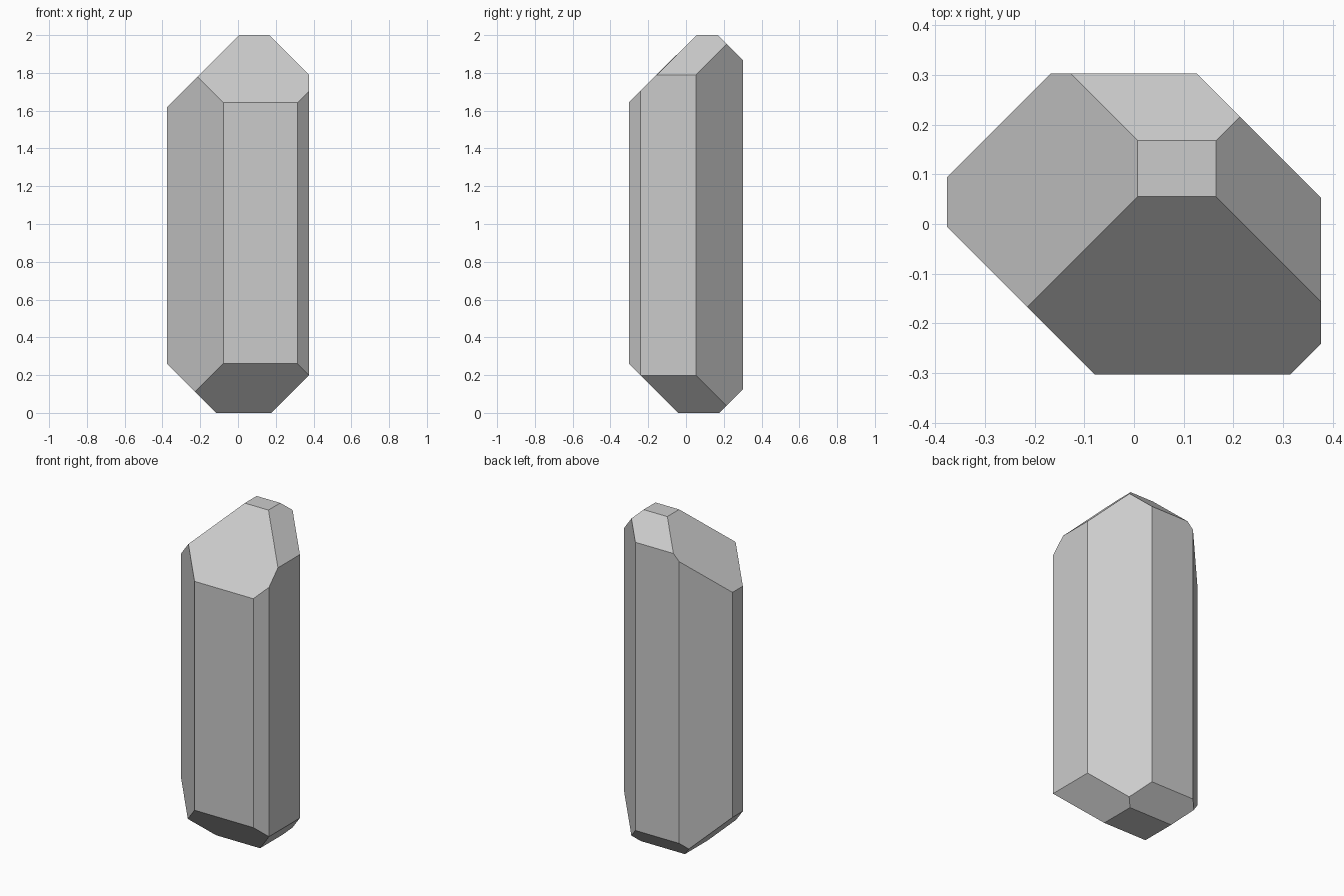
import bpy, bmesh
from mathutils import Vector

if "Cube" in bpy.data.objects:
    bpy.data.objects.remove(bpy.data.objects["Cube"])

# Starting block
bm = bmesh.new()
bmesh.ops.create_cube(bm, size=4)


def cut(normal, limit):
    """Keep the region where normal . p <= limit and cap the cut."""
    n = Vector(normal)
    geom = bm.verts[:] + bm.edges[:] + bm.faces[:]
    res = bmesh.ops.bisect_plane(bm, geom=geom, dist=1e-5, plane_co=n * limit / n.length_squared,
                                 plane_no=n.normalized(), clear_outer=True)
    edges = [e for e in bm.edges if e.is_boundary]
    if edges:
        bmesh.ops.holes_fill(bm, edges=edges, sides=0)


# Upright sides of the prism
for normal, limit in [
    ((1, 0, 0), 0.376), ((-1, 0, 0), 0.376), ((0, 1, 0), 0.303), ((0, -1, 0), 0.303),
    ((1, 1, 0), 0.429), ((-1, 1, 0), 0.470), ((1, -1, 0), 0.617), ((-1, -1, 0), 0.381),
]:
    cut(normal, limit)

# Flat tip and base
cut((0, 0, 1), 2.0)
cut((0, 0, -1), 0.0)

# Sloped facets: direction, limit at the tip, limit at the base
for x, y, upper, lower in [
    (0, -1, 1.945, 0.042), (1, 0, 2.165, 0.177), (0, 1, 2.168, 0.177), (-1, 0, 1.993, 0.117),
]:
    cut((x, y, 1), upper)
    cut((x, y, -1), lower)

bmesh.ops.remove_doubles(bm, verts=bm.verts[:], dist=0.002)
bmesh.ops.recalc_face_normals(bm, faces=bm.faces[:])

# Crystal object
mesh = bpy.data.meshes.new("crystal")
bm.to_mesh(mesh)
bm.free()
bpy.context.collection.objects.link(bpy.data.objects.new("crystal", mesh))
